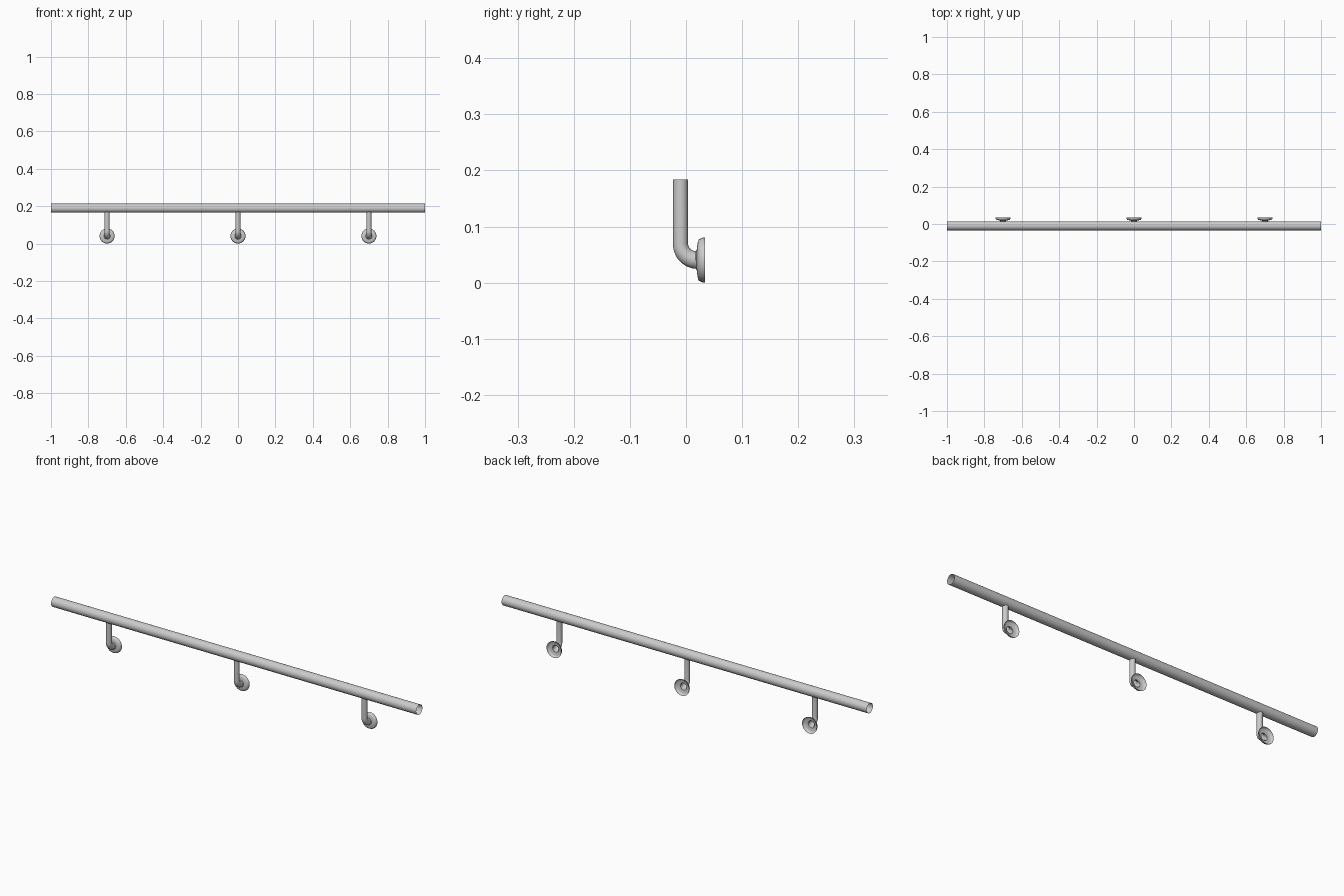
import bpy, bmesh, math
from mathutils import Vector

if "Cube" in bpy.data.objects:
    bpy.data.objects.remove(bpy.data.objects["Cube"])

SIDES = 32
RAIL_Y, RAIL_Z, RAIL_R = -0.0097, 0.189, 0.0243
PLATE_Z = 0.0403


def loft(name, rings):
    """Open surface through rings given as (centre, axis_u, axis_v, radius)."""
    bm = bmesh.new()
    loops = []
    for c, u, v, r in rings:
        loops.append([bm.verts.new(Vector(c) + r * (math.cos(a) * Vector(u) + math.sin(a) * Vector(v)))
                      for a in (2 * math.pi * i / SIDES for i in range(SIDES))])
    for a, b in zip(loops, loops[1:]):
        for i in range(SIDES):
            j = (i + 1) % SIDES
            bm.faces.new((a[i], a[j], b[j], b[i]))
    bmesh.ops.recalc_face_normals(bm, faces=bm.faces)
    mesh = bpy.data.meshes.new(name)
    bm.to_mesh(mesh)
    bm.free()
    obj = bpy.data.objects.new(name, mesh)
    bpy.context.collection.objects.link(obj)
    bpy.ops.object.select_all(action='DESELECT')
    obj.select_set(True)
    bpy.context.view_layer.objects.active = obj
    bpy.ops.object.shade_smooth_by_angle(angle=math.radians(40))
    return obj


# Open-ended handrail tube
loft("handrail", [((x, RAIL_Y, RAIL_Z), (0, 1, 0), (0, 0, 1), RAIL_R) for x in (-1, 1)])

# Hollow wall flange profile: (y, radius), open at the back
FLANGE = [(0.0165, 0.0155), (0.0190, 0.0175), (0.0198, 0.024), (0.0212, 0.033),
          (0.0230, 0.0368), (0.0265, 0.0385), (0.0300, 0.0400), (0.0340, 0.0403)]

for label, x in (("left", -0.7), ("middle", 0.0), ("right", 0.7)):
    # Bracket: straight stem, then a quarter bend toward the wall
    bend = 0.029
    rings = [((x, RAIL_Y, 0.184), (1, 0, 0), (0, 1, 0), 0.0133)]
    for i in range(11):
        t = math.pi / 2 * i / 10
        c = (x, RAIL_Y + bend * (1 - math.cos(t)), PLATE_Z + bend * (1 - math.sin(t)))
        rings.append((c, (1, 0, 0), (0, math.cos(t), math.sin(t)), 0.0133 + 0.0025 * i / 10))
    loft(label + "_bracket", rings)

    # Wall flange
    loft(label + "_wall_flange",
         [((x, y, PLATE_Z), (1, 0, 0), (0, 0, 1), r) for y, r in FLANGE])
